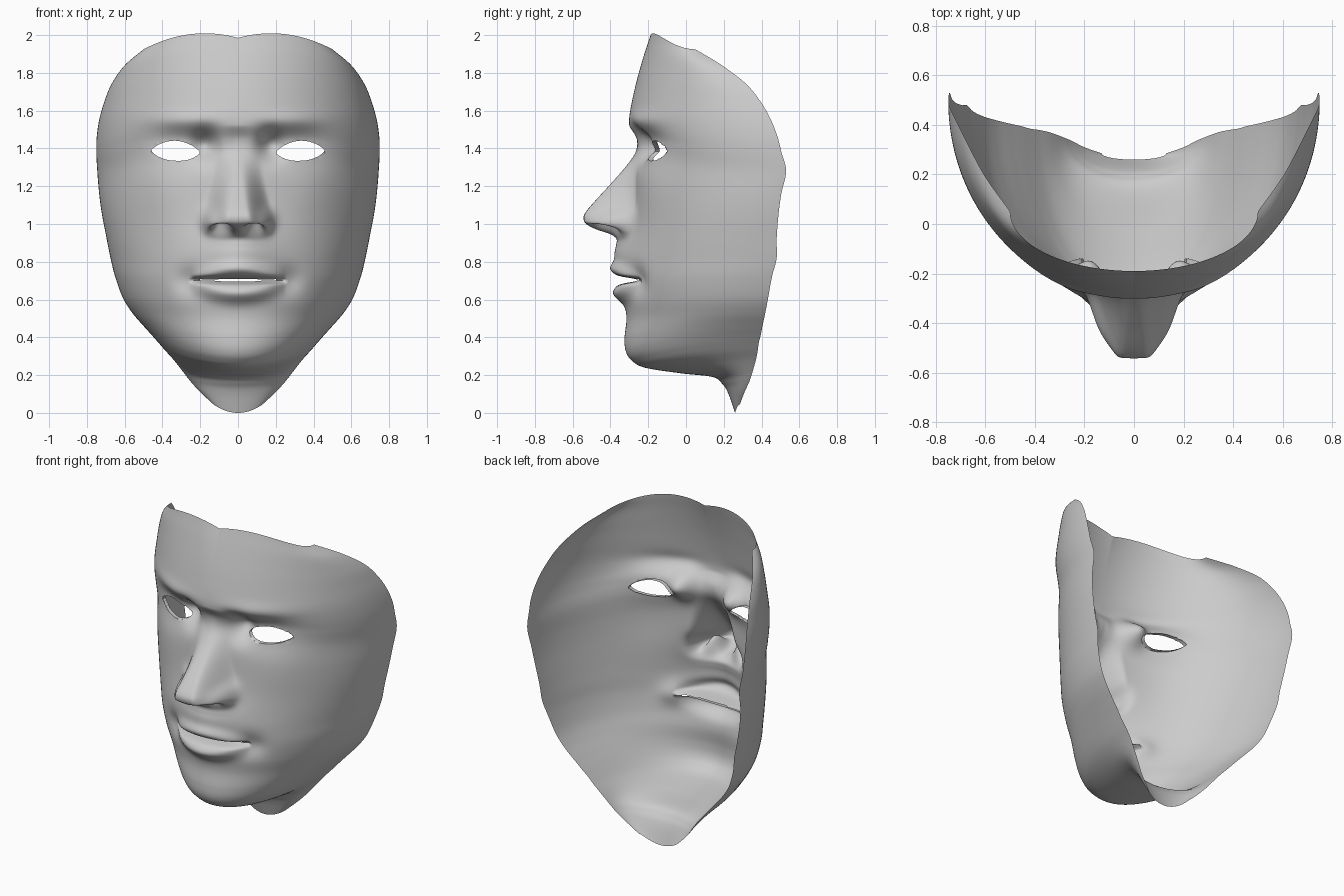
import bpy, bmesh
from math import exp, sin, cos, pi

if "Cube" in bpy.data.objects:
    bpy.data.objects.remove(bpy.data.objects["Cube"])

# Rows from forehead to neck: centre y, z, then outer edge x, y, z
ROWS = [
    (-.19, 1.985, .50, .05, 1.925), (-.22, 1.90, .60, .19, 1.84),
    (-.25, 1.80, .67, .32, 1.74), (-.275, 1.70, .71, .40, 1.64),
    (-.295, 1.60, .735, .45, 1.55), (-.30, 1.52, .748, .485, 1.46),
    (-.29, 1.45, .75, .505, 1.38), (-.28, 1.35, .745, .53, 1.28),
    (-.28, 1.20, .735, .505, 1.16), (-.29, 1.05, .72, .49, 1.05),
    (-.31, .90, .695, .48, .92), (-.325, .80, .675, .48, .82),
    (-.33, .70, .65, .455, .72), (-.325, .60, .61, .435, .61),
    (-.315, .50, .56, .42, .53), (-.325, .40, .50, .405, .46),
    (-.32, .33, .455, .395, .41), (-.29, .28, .42, .385, .37),
    (-.22, .24, .385, .38, .33), (-.03, .21, .34, .37, .28),
    (.14, .19, .285, .35, .21), (.195, .15, .25, .335, .165),
    (.225, .10, .20, .31, .11), (.26, 0, .13, .285, .045)]
ROWS = [(i,) + r for i, r in enumerate(ROWS)]

# Nose: z, projection, half width of the ridge, half width of the foot
NOSE = [(.88, 0, .06, .20), (.92, .015, .06, .20), (.945, .06, .06, .205),
        (.97, .15, .06, .205), (1.0, .22, .06, .205), (1.02, .24, .055, .20),
        (1.05, .245, .05, .19), (1.1, .215, .04, .175), (1.2, .13, .025, .15),
        (1.3, .045, .015, .13), (1.38, -.01, .01, .125),
        (1.45, -.025, 0, .12), (1.52, 0, 0, .12)]

EYE_X, EYE_Z, EYE_W, EYE_H = .33, 1.388, .13, .053
MOUTH_Z, MOUTH_W = .703, .25
N_ROWS, N_COLS = 280, 100


def smooth_lookup(table, x):
    """Smooth curve through table rows (x, values...)."""
    x = min(max(x, table[0][0]), table[-1][0])
    i = 0
    while i < len(table) - 2 and x > table[i + 1][0]:
        i += 1
    a, b = table[i], table[i + 1]
    p, q = table[max(i - 1, 0)], table[min(i + 2, len(table) - 1)]
    h = b[0] - a[0]
    t = (x - a[0]) / h
    out = []
    for k in range(1, len(a)):
        m0 = (b[k] - p[k]) / (b[0] - p[0]) * h
        m1 = (q[k] - a[k]) / (q[0] - a[0]) * h
        out.append((2*t**3 - 3*t*t + 1) * a[k] + (t**3 - 2*t*t + t) * m0
                   + (3*t*t - 2*t**3) * b[k] + (t**3 - t*t) * m1)
    return out


def bump(x, z, cx, cz, sx, sz):
    return exp(-.5 * ((x - cx) / sx) ** 2 - .5 * ((z - cz) / sz) ** 2)


def features(x, y, z):
    """Push the plain face shell into nose, eyes and mouth (x >= 0)."""
    if z < .3:
        k = max(0, (z - .2) / .1)
        if k == 0:
            return y, z
    push = 0
    # nose with wings
    if .88 < z < 1.52:
        d, w0, w1 = smooth_lookup(NOSE, z)
        t = min(max((x - w0) / (w1 - w0), 0), 1)
        push += d * (1 - t * t * (3 - 2 * t))
        push += .055 * bump(x, z, .15, 1.02, .03, .04)
    # brow, eye socket, eyelids, cheekbone
    push += .02 * bump(x, z, .28, 1.545, .13, .035)
    push -= .07 * bump(x, z, .30, 1.41, .13, .07)
    push -= .08 * bump(x, z, .17, 1.42, .05, .055)
    push += .03 * bump(x, z, .325, 1.39, .10, .05)
    push += .012 * bump(x, z, .42, 1.17, .12, .11)
    # muzzle, mouth corners, lips
    push += .06 * bump(x, z, 0, .86, .13, .08)
    push -= .03 * bump(x, z, .27, .70, .05, .05)
    u = x / MOUTH_W
    fade = max(0, 1 - u * u)
    push += .045 * fade * bump(0, z, 0, .76 - .045 * u * u, 1, .028)
    push += .058 * fade * bump(0, z, 0, .635 + .05 * u * u, 1, .035)
    push -= .10 * fade ** .5 * bump(0, z, 0, MOUTH_Z, 1, .011)
    # nostril pocket
    n = bump(x, z, .085, .965, .028, .014)
    return y - push + .03 * n, z + .085 * n


def point(row, c):
    """Point on a row; c runs 0 (centre) to 1 (outer edge)."""
    yc, zc, xe, ye, ze = row
    a = c * pi / 2
    p = sin(a)
    x, y, z = xe * p, ye - (ye - yc) * cos(a), zc + (ze - zc) * p * p
    z += .14 * p * (1 - p) * max(0, (zc - 1.6) / .385) ** 2
    y, z = features(x, y, z)
    return x, y, z


# Space the rows evenly along the centre profile
STEPS = 4000
samples = [smooth_lookup(ROWS, (len(ROWS) - 1) * i / STEPS) for i in range(STEPS + 1)]
length = [0]
last = point(samples[0], 0)
for s in samples[1:]:
    p = point(s, 0)
    length.append(length[-1] + ((p[1] - last[1]) ** 2 + (p[2] - last[2]) ** 2) ** .5)
    last = p
rows, j = [], 0
for i in range(N_ROWS + 1):
    while j < STEPS and length[j] < length[-1] * i / N_ROWS:
        j += 1
    rows.append(samples[j])

# Face shell, mirrored across the centre line
bm = bmesh.new()
grid = []
for row in rows:
    half = [point(row, c / N_COLS) for c in range(N_COLS + 1)]
    full = [(-x, y, z) for x, y, z in half[:0:-1]] + half
    grid.append([bm.verts.new(co) for co in full])
for top, low in zip(grid, grid[1:]):
    for c in range(2 * N_COLS):
        bm.faces.new((top[c], low[c], low[c + 1], top[c + 1]))


def eye_level(x, z, k=1.0):
    """Below 1 inside the almond-shaped eye opening."""
    u = k * (abs(x) - EYE_X) / EYE_W
    v = k * (z - EYE_Z + .01 * max(0, -u)) / EYE_H
    return u * u + abs(v) ** 1.3


# Cut the eye openings and the slit between the lips
cut = []
for f in bm.faces:
    m = f.calc_center_median()
    slit = .006 * (1 - (m.x / .23) ** 2)
    if eye_level(m.x, m.z) < 1 or (m.y < 0 and abs(m.z - MOUTH_Z) < slit):
        cut.append(f)
bmesh.ops.delete(bm, geom=cut, context='FACES')


def near_eye(v):
    return abs(abs(v.co.x) - EYE_X) < .17 and abs(v.co.z - EYE_Z) < .1 and v.co.y < .1


# Tidy the eyelid rims and turn them inward
for v in bm.verts:
    if v.is_boundary and near_eye(v):
        lo, hi = .3, 3.0
        for _ in range(30):
            mid = (lo + hi) / 2
            if eye_level(v.co.x, v.co.z, mid) < 1:
                lo = mid
            else:
                hi = mid
        side = 1 if v.co.x > 0 else -1
        v.co.x = side * (EYE_X + (abs(v.co.x) - EYE_X) * lo)
        v.co.z = EYE_Z + (v.co.z - EYE_Z) * lo
rim = [e for e in bm.edges if e.is_boundary and all(near_eye(v) for v in e.verts)]
new = bmesh.ops.extrude_edge_only(bm, edges=rim)
for v in new['geom']:
    if isinstance(v, bmesh.types.BMVert):
        v.co.y += .025

mesh = bpy.data.meshes.new("face_mask")
bm.to_mesh(mesh)
bm.free()
mask = bpy.data.objects.new("face_mask", mesh)
bpy.context.collection.objects.link(mask)
bpy.context.view_layer.objects.active = mask
mask.select_set(True)
bpy.ops.object.shade_smooth_by_angle(angle=1.0)
